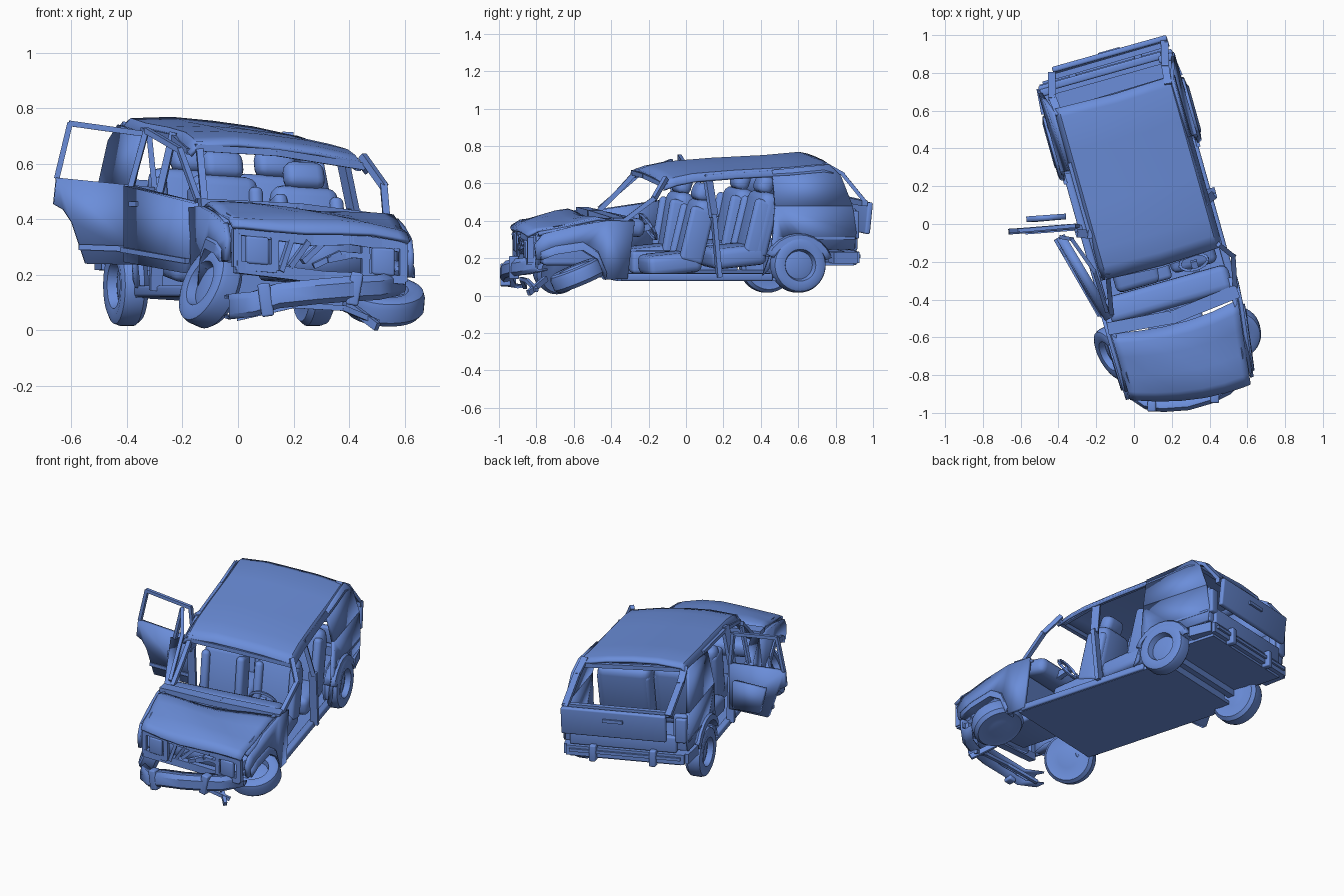
import bpy, bmesh, math
from mathutils import Vector, Matrix, Euler

cube = bpy.data.objects.get("Cube")
if cube:
    bpy.data.objects.remove(cube)

paint = bpy.data.materials.new("plain blue")
BLUE = (0.147, 0.27, 0.70, 1)
paint.use_nodes = True
paint.diffuse_color = BLUE
paint.node_tree.nodes["Principled BSDF"].inputs["Base Color"].default_value = BLUE

YAW = Matrix.Rotation(math.radians(15.7), 3, 'Z')
MID, HALF = 0.075, 0.365          # body centre line and half width
made = []


def place(p):
    """Car space to world: yaw, slight roll and the skewed crash-damaged nose."""
    u, v, z = p
    t = min(max((-v - 0.5) / 0.45, 0), 1)
    v -= t * 0.14 * (u - 0.04)
    u = MID + (u - MID) * (1 - 0.1 * t) - 0.03 * t
    return YAW @ Vector((u, v, z - (0.06 + 0.03 * t) * (u - MID)))


def finish(name, bm, thick=0, world=False):
    if not world:
        for vert in bm.verts:
            vert.co = place(vert.co)
    bmesh.ops.recalc_face_normals(bm, faces=bm.faces)
    mesh = bpy.data.meshes.new(name)
    bm.to_mesh(mesh)
    bm.free()
    mesh.materials.append(paint)
    obj = bpy.data.objects.new(name, mesh)
    bpy.context.collection.objects.link(obj)
    if thick:
        mod = obj.modifiers.new("thickness", 'SOLIDIFY')
        mod.thickness, mod.offset = thick, 0
    made.append(obj)


def box(name, centre, size, rot=(0, 0, 0), bevel=0.0, world=False):
    bm = bmesh.new()
    bmesh.ops.create_cube(bm, size=1, matrix=Matrix.Diagonal((*size, 1)))
    if bevel:
        bmesh.ops.bevel(bm, geom=bm.edges[:], offset=bevel, segments=3, profile=0.5, affect='EDGES')
    turn = Euler([math.radians(a) for a in rot]).to_matrix().to_4x4()
    bm.transform(Matrix.Translation(centre) @ turn)
    finish(name, bm, world=world)


def bar(name, points, width, height=None, world=False):
    bm = bmesh.new()
    for a, b in zip(points, points[1:]):
        a, b = Vector(a), Vector(b)
        turn = (b - a).to_track_quat('Z', 'Y').to_matrix().to_4x4()
        size = Matrix.Diagonal((width, height or width, (b - a).length + width * 0.4, 1))
        bmesh.ops.create_cube(bm, size=1, matrix=Matrix.Translation((a + b) / 2) @ turn @ size)
    finish(name, bm, world=world)


def panel(name, points, thick=0.02, world=False):
    bm = bmesh.new()
    bm.faces.new([bm.verts.new(p) for p in points])
    finish(name, bm, thick, world)


def sheet(name, rows, thick=0.015, world=False):
    bm = bmesh.new()
    grid = [[bm.verts.new(p) for p in row] for row in rows]
    for a, b in zip(grid, grid[1:]):
        for i in range(len(a) - 1):
            bm.faces.new((a[i], a[i + 1], b[i + 1], b[i]))
    finish(name, bm, thick, world)


def wheel(name, centre, axis):
    bm = bmesh.new()
    profile = [(0, .02), (.045, .02), (.075, .012), (.085, .045), (.12, .05), (.14, .04),
               (.147, .02), (.147, -.03), (.13, -.05), (.09, -.045), (.06, -.05), (0, -.055)]
    verts = [bm.verts.new((r, 0, h)) for r, h in profile]
    edges = [bm.edges.new(pair) for pair in zip(verts, verts[1:])]
    bmesh.ops.spin(bm, geom=verts + edges, cent=(0, 0, 0), axis=(0, 0, 1), angle=math.tau, steps=36)
    bmesh.ops.remove_doubles(bm, verts=bm.verts, dist=0.0005)
    bm.transform(Matrix.Translation(centre) @ Vector(axis).to_track_quat('Z', 'Y').to_matrix().to_4x4())
    finish(name, bm, world=True)


# Roof, sagging towards the windscreen and the crushed side
spread = [(-.33, -.04), (-.30, -.005), (-.15, .008), (0, .003), (.15, -.008), (.30, -.03), (.33, -.065)]
roof_line = [(-.25, .65), (-.18, .675), (-.08, .695), (.15, .713), (.45, .728), (.64, .745), (.69, .735)]
sheet("roof", [[(MID + .01 + du, v + .03 * abs(du), z + dz) for du, dz in spread] for v, z in roof_line])
bar("windscreen_header", [(-.22, -.23, .64), (MID, -.25, .64), (.40, -.23, .61)], .025)

# Buckled bonnet
hood_line = [(-.53, .42), (-.59, .435), (-.67, .425), (-.78, .405), (-.88, .385), (-.93, .35)]
sheet("bonnet", [[(MID + du, v - .04 * (1 - (du / .35) ** 2), z + .01 * math.sin(9 * du + 14 * v) - .8 * du ** 4)
                  for du in (-.35, -.31, -.2, -.07, .07, .2, .31, .35)] for v, z in hood_line])
bar("cowl", [(-.27, -.50, .435), (MID, -.53, .44), (.42, -.49, .42)], .07, .035)
box("dashboard", (MID, -.41, .385), (.68, .15, .10), (-8, 0, 0), .04)
box("firewall", (MID, -.48, .26), (.68, .02, .30))
box("engine", (MID, -.68, .25), (.30, .30, .16), bevel=.02)

# Floor and underside
box("floor", (MID, .0, .108), (.70, 1.0, .02))
box("rear_floor", (MID, .65, .19), (.66, .34, .02))
box("rear_floor_step", (MID, .49, .15), (.5, .02, .09))
bar("rear_axle", [(-.25, .515, .16), (.40, .515, .16)], .04)

# Body sides
for side, s in (("left", 1), ("right", -1)):
    u = MID + s * HALF
    top = MID + s * .325
    arch = [(.5 + .165 * math.cos(math.radians(a)), .16 + .165 * math.sin(math.radians(a))) for a in range(40, 181, 20)]
    lower = [(.30, .13), (.35, .26), (.37, .5), (.80, .5), (.82, .36), (.81, .27)] + arch
    panel(side + "_rear_quarter", [(u, v, z) for v, z in lower])
    panel(side + "_quarter_window_panel", [(u, .37, .5), (top, .365, .69), (top, .68, .72), (u - s * .02, .74, .66), (u, .80, .5)])
    bar(side + "_quarter_trim", [(u + s * .006, .38, .33), (u + s * .006, .81, .33)], .012)
    sheet(side + "_rear_arch_flare", [[(u + s * d, .5 + r * math.cos(math.radians(a)), .16 + r * math.sin(math.radians(a)))
                                       for d, r in ((-.05, .16), (.025, .16), (.02, .185), (0, .195))]
                                      for a in range(20, 166, 15)], .01)
    front = -.905 + s * .015
    fender = [(-.41, .42), (-.45, .11), (-.56, .11), (-.60, .22), (-.67, .27), (-.80, .25),
              (-.87, .22), (front, .22), (front - .01, .30), (front + .03, .355), (-.7, .40), (-.55, .425)]
    panel(side + "_front_fender", [(u, v, z) for v, z in fender], .02)
    sheet(side + "_front_arch_flare", [[(u + s * d, v, z + h) for d, h in ((-.05, 0), (.018, 0), (.014, .03), (0, .045))]
                                       for v, z in fender[2:7]], .01)
    sheet(side + "_fender_top", [[(MID + s * .325, v, z), (u, v, z - .02)]
                                 for v, z in ((-.41, .42), (-.55, .43), (-.7, .405), (-.88, .37))])
    box(side + "_sill", (u - s * .02, -.06, .12), (.04, .84, .04), bevel=.01)
    bar(side + "_centre_pillar", [(top - s * .01, .01, .67 - s * .015), (u, .03, .45), (u, .06, .13)], .045, .025)
    bar(side + "_roof_rail", [(top - s * .01, -.21, .615 - s * .01), (top - s * .01, .0, .665 - s * .01),
                              (top - s * .01, .4, .69 - s * .01)], .022)
    # Rear corner, lamp and window frame
    box(side + "_tail_lamp", (u - s * .03, .82, .40), (.065, .04, .15), bevel=.01)
    box(side + "_rear_corner", (u - s * .04, .80, .38), (.08, .04, .22), bevel=.01)
    bar(side + "_rear_pillar", [(MID + s * .30, .67, .72), (MID + s * .31, .76, .67), (MID + .03 + s * .31, .88, .52)], .04, .02)
    box(side + "_headlamp", (MID + s * .25, -.92, .265), (.09, .03, .10), bevel=.01)
    bar(side + "_headlamp_frame", [(MID + s * a, -.915, z) for a, z in
                                   ((.18, .205), (.33, .205), (.33, .33), (.18, .33), (.18, .205))], .03)

# Windscreen pillars, bent on the crushed side
bar("left_windscreen_pillar", [(.45, -.11, .625), (.525, -.17, .52), (.535, -.33, .40)], .025, world=True)
bar("right_windscreen_pillar", [(-.14, -.26, .67), (-.13, -.36, .56), (-.12, -.47, .45)], .025, world=True)

# Tailgate, hanging open slightly, and rear bumper
box("tailgate", (.12, .895, .435), (.63, .03, .17), (-6, 0, 0), .01)
box("tailgate_lower", (MID + .01, .82, .31), (.64, .04, .10), bevel=.01)
box("tailgate_handle", (.12, .917, .46), (.12, .012, .02))
bar("tailgate_window_header", [(-.21, .68, .715), (.36, .69, .695)], .025)
bar("tailgate_ledge", [(-.2, .865, .515), (.43, .87, .515)], .03)
bar("rear_bumper", [(-.28, .70, .225), (-.27, .81, .225), (.41, .81, .225), (.425, .70, .225)], .07, .06)
bar("rear_bumper_strip", [(-.26, .848, .23), (.40, .848, .23)], .018)
for u in (-.1, .26):
    box("rear_bumper_guard", (u, .845, .225), (.04, .05, .10), bevel=.008)

# Smashed nose
bar("grille_top_rail", [(-.24, -.91, .335), (.05, -.90, .32), (.2, -.92, .335), (.38, -.905, .325)], .04)
bar("grille_lower_rail", [(-.25, -.91, .2), (.1, -.88, .19), (.36, -.90, .2)], .045)
panel("radiator", [(-.15, -.86, .18), (.28, -.86, .18), (.28, -.86, .33), (-.15, -.86, .33)])
for i in range(6):
    box("broken_grille_slat", (-.06 + i * .055, -.91, .255 + .012 * (i % 3)), (.02, .03, .12), (12 * (i % 2), 20 + 14 * i, 8))
bumper_path = [(-.04, -.88, .085), (.05, -.94, .095), (.14, -.955, .125), (.28, -.945, .14),
               (.40, -.91, .15), (.50, -.86, .155), (.59, -.77, .175)]
section = [(.03, .035), (-.02, .04), (-.035, .02), (-.035, -.025), (-.02, -.04), (.03, -.035)]
sheet("front_bumper", [[(x - .3 * d, y + d, z + h) for d, h in section] for x, y, z in bumper_path], .012, True)
for x, y, z, r in ((.10, -.965, .11, -8), (.42, -.92, .15, 10)):
    box("front_bumper_guard", (x, y, z), (.045, .055, .12), (0, r, 0), .008, world=True)
bar("hanging_valance", [(.0, -.86, .045), (.2, -.88, .09), (.38, -.85, .08), (.5, -.80, .03)], .02, world=True)
bar("torn_bumper_mount", [(.40, -.75, .09), (.5, -.84, .015)], .02, .03, world=True)

# Wheels: the front pair has collapsed
wheel("rear_left_wheel", (.275, .6, .163), (.963, .27, 0))
wheel("rear_right_wheel", (-.405, .43, .163), (-.963, -.27, 0))
wheel("front_left_wheel", (.525, -.58, .11), (.08, -.38, .92))
wheel("front_right_wheel", (-.10, -.68, .155), (-.82, -.45, .36))

# Rear side door, swung wide open
panel("rear_door", [(x, -.02 + .08 * (x + .4), z) for x, z in
                    ((-.665, .455), (-.655, .55), (-.30, .515), (-.30, .235), (-.55, .24), (-.60, .39), (-.63, .435))],
      .03, world=True)
panel("rear_door_trim", [(-.57, .025, .44), (-.36, .04, .44), (-.36, .04, .27), (-.53, .025, .28)], .03, world=True)
bar("rear_door_moulding", [(-.57, -.045, .30), (-.31, -.025, .29)], .02, world=True)
bar("rear_door_frame", [(-.652, -.035, .55), (-.605, -.035, .745), (-.32, -.01, .705), (-.30, -.01, .51)], .02, world=True)

# Front side door, ajar
panel("front_door", [(-.39, -.065, .52), (-.13, -.50, .455), (-.17, -.47, .205), (-.39, -.065, .245)], .05, world=True)
bar("front_door_moulding", [(-.415, -.085, .29), (-.185, -.485, .25)], .018, world=True)
bar("front_door_frame", [(-.385, -.07, .52), (-.33, -.08, .72), (-.21, -.25, .65), (-.145, -.46, .47)], .02, world=True)
box("front_door_handle", (-.375, -.15, .455), (.015, .05, .018), (0, 0, 32), world=True)

# Seats
for name, u, v, z, lean in (("front_left_seat", .25, -.05, -.01, -14), ("front_right_seat", -.06, -.07, .01, -10),
                            ("rear_left_seat", .24, .30, .03, -14), ("rear_right_seat", -.085, .26, .03, -12)):
    wide = .25 if "front" in name else .32
    box(name + "_cushion", (u, v - .11, .195 + z), (wide, .30, .11), (6, 0, 0), .035)
    box(name + "_back", (u, v + .03, .36 + z), (wide, .11, .36), (lean, 0, 0), .045)
    for s in (-1, 1):
        box(name + "_bolster", (u + s * wide * .42, v + .01, .35 + z), (.05, .13, .30), (lean, 0, 0), .022)
    box(name + "_headrest", (u, v + .065, .575 + z), (.15, .085, .10), (lean - 8, 0, 0), .035)

# Steering wheel and console
box("centre_console", (MID, -.15, .18), (.09, .36, .12), bevel=.02)
rim = [(.25 + .075 * math.cos(a), -.28 - .04 * math.sin(a), .38 + .065 * math.sin(a))
       for a in [math.tau * i / 16 for i in range(17)]]
bar("steering_wheel", rim, .014)
bar("steering_column", [(.25, -.28, .38), (.25, -.38, .35)], .035)

# Smooth shading with sharp creases
bpy.ops.object.select_all(action='DESELECT')
for obj in made:
    obj.select_set(True)
bpy.context.view_layer.objects.active = made[0]
bpy.ops.object.shade_smooth_by_angle(angle=math.radians(35))
